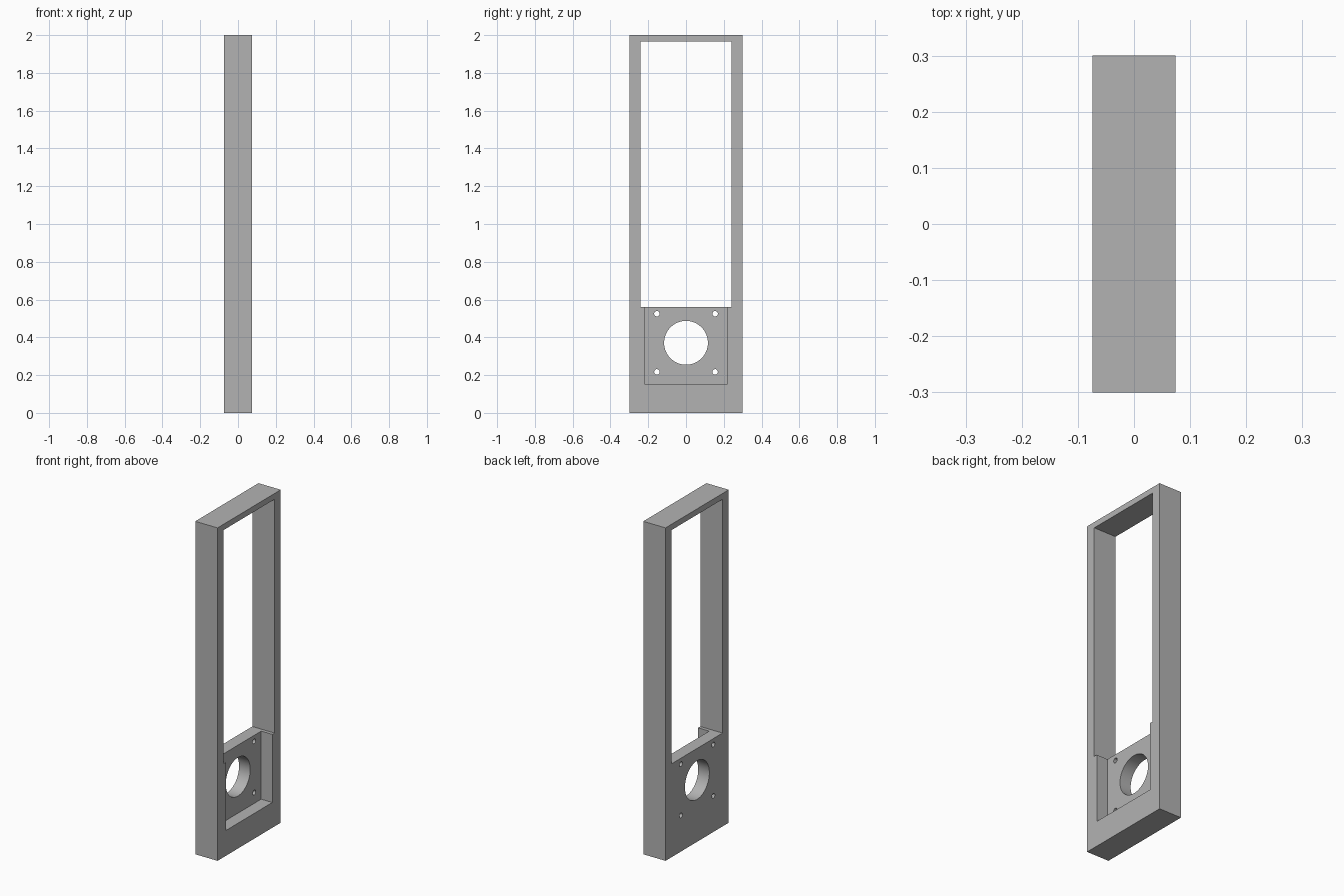
import bpy
import math

cube = bpy.data.objects.get("Cube")
if cube:
    bpy.data.objects.remove(cube, do_unlink=True)

HALF_THICK = 0.074
HALF_WIDTH = 0.3
HEIGHT = 2.0
WINDOW_BOTTOM = 0.561

grey = bpy.data.materials.new("plain grey")
grey.use_nodes = True
colour = (0.45, 0.45, 0.45, 1)
grey.diffuse_color = colour
grey.node_tree.nodes["Principled BSDF"].inputs["Base Color"].default_value = colour


def box(name, x0, x1, half_y, z0, z1):
    bpy.ops.mesh.primitive_cube_add(size=1, location=((x0 + x1) / 2, 0, (z0 + z1) / 2))
    ob = bpy.context.object
    ob.name = name
    ob.scale = (x1 - x0, 2 * half_y, z1 - z0)
    bpy.ops.object.transform_apply(location=True, rotation=False, scale=True)
    return ob


def drill(name, radius, y, z, sides):
    bpy.ops.mesh.primitive_cylinder_add(vertices=sides, radius=radius, depth=0.4,
                                        location=(0, y, z), rotation=(0, math.pi / 2, 0))
    ob = bpy.context.object
    ob.name = name
    return ob


# Solid slab that everything is cut from
frame = box("mounting_frame", -HALF_THICK, HALF_THICK, HALF_WIDTH, 0, HEIGHT)
frame.data.materials.append(grey)

# Tall window, half-depth pocket open to the window, motor hole and screw holes
cutters = [
    box("window_cutter", -0.2, 0.2, 0.241, WINDOW_BOTTOM, 1.965),
    box("pocket_cutter", 0, 0.2, 0.22, 0.152, WINDOW_BOTTOM + 0.1),
    drill("centre_hole_cutter", 0.116, 0, 0.371, 64),
]
for y in (-0.154, 0.154):
    for z in (0.217, 0.525):
        cutters.append(drill("screw_hole_cutter", 0.0145, y, z, 24))

bpy.ops.object.select_all(action="DESELECT")
frame.select_set(True)
bpy.context.view_layer.objects.active = frame
for cutter in cutters:
    cutter.hide_render = True
    cut = frame.modifiers.new(cutter.name, "BOOLEAN")
    cut.operation = "DIFFERENCE"
    cut.solver = "EXACT"
    cut.object = cutter
    bpy.ops.object.modifier_apply(modifier=cut.name)
for cutter in cutters:
    bpy.data.objects.remove(cutter, do_unlink=True)

bpy.ops.object.shade_smooth_by_angle(angle=math.radians(30))
